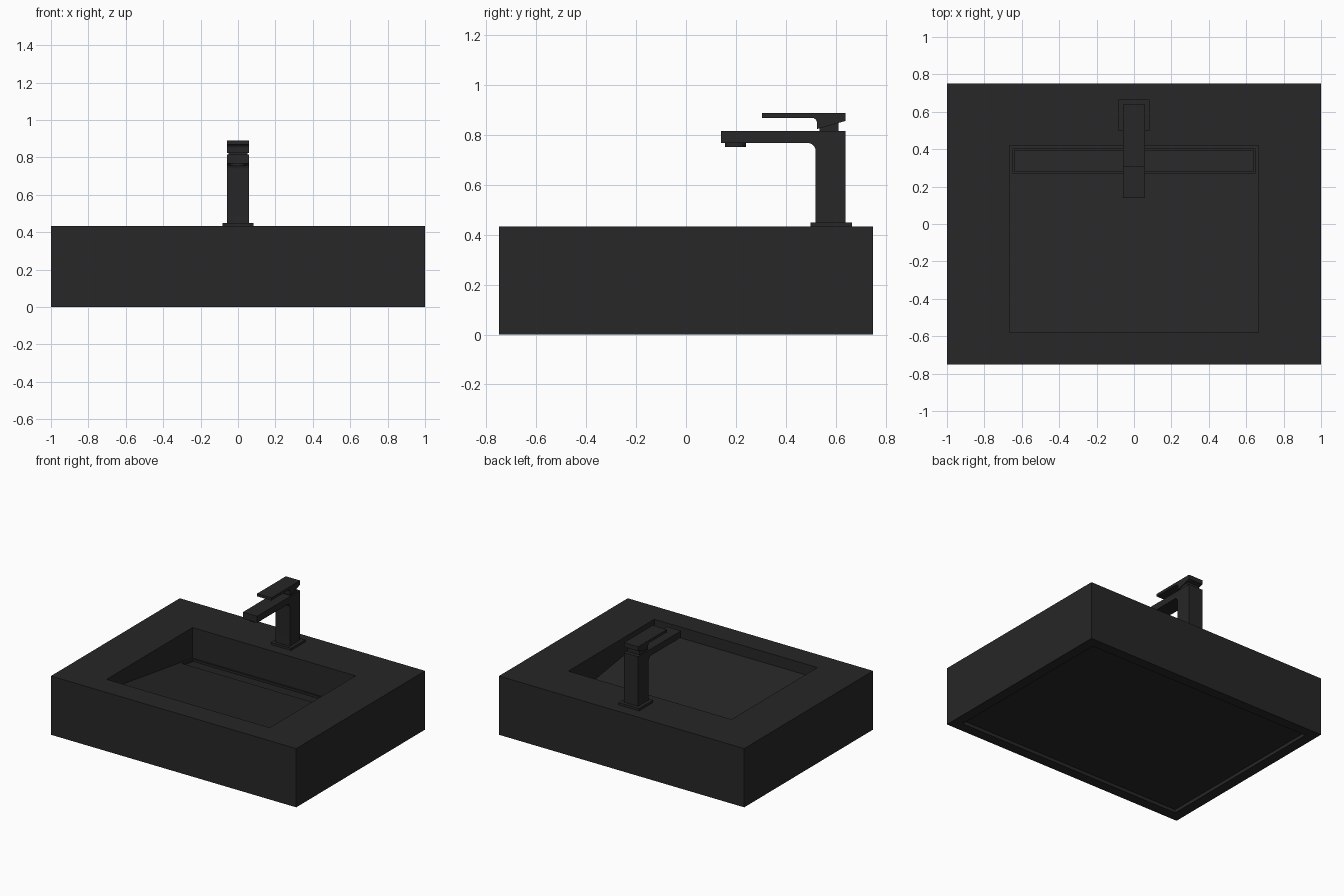
import bpy, bmesh, math

if "Cube" in bpy.data.objects:
    bpy.data.objects.remove(bpy.data.objects["Cube"])

black = bpy.data.materials.new("matte_black")
black.diffuse_color = (0.02, 0.02, 0.02, 1)
black.use_nodes = True
black.node_tree.nodes["Principled BSDF"].inputs["Base Color"].default_value = black.diffuse_color


def finish(name, bm):
    bmesh.ops.recalc_face_normals(bm, faces=bm.faces)
    me = bpy.data.meshes.new(name)
    bm.to_mesh(me)
    bm.free()
    me.materials.append(black)
    ob = bpy.data.objects.new(name, me)
    bpy.context.collection.objects.link(ob)
    return ob


def prism(name, profile, half):
    """Side profile of (y, z) points extruded across x, from -half to half."""
    bm = bmesh.new()
    face = bm.faces.new([bm.verts.new((-half, y, z)) for y, z in profile])
    out = bmesh.ops.extrude_face_region(bm, geom=[face])["geom"]
    for v in out:
        if isinstance(v, bmesh.types.BMVert):
            v.co.x = half
    return finish(name, bm)


def box(name, half, y0, y1, z0, z1):
    return prism(name, [(y0, z0), (y1, z0), (y1, z1), (y0, z1)], half)


def cylinder(name, y, z0, z1, r):
    bm = bmesh.new()
    bmesh.ops.create_cone(bm, cap_ends=True, segments=32, radius1=r, radius2=r, depth=z1 - z0)
    bmesh.ops.translate(bm, vec=(0, y, (z0 + z1) / 2), verts=bm.verts)
    return finish(name, bm)


def arc(cy, cz, r, a0, a1, n=8):
    angles = [math.radians(a0 + (a1 - a0) * i / n) for i in range(n + 1)]
    return [(cy + r * math.cos(a), cz + r * math.sin(a)) for a in angles]


def cut(target, cutter):
    mod = target.modifiers.new(cutter.name, 'BOOLEAN')
    mod.operation, mod.solver, mod.object = 'DIFFERENCE', 'EXACT', cutter
    cutter.hide_render = True
    cutter.hide_set(True)


TOP = 0.433


def floor_z(y):
    # sloped bowl floor, shallow at the front and deep at the back
    return TOP - 0.08 - 0.145 * (y + 0.58)


def sloped(y0, y1, low, high):
    return [(y0, floor_z(y0) + low), (y1, floor_z(y1) + low),
            (y1, floor_z(y1) + high), (y0, floor_z(y0) + high)]


# Basin block with ramped bowl, drain slot and shallow underside recess
basin = box("basin", 1.0, -0.75, 0.75, 0, TOP)
cut(basin, prism("bowl_cutter", [(-0.58, floor_z(-0.58)), (0.42, floor_z(0.42)),
                                 (0.42, 0.6), (-0.58, 0.6)], 0.665))
cut(basin, prism("slot_cutter", sloped(0.272, 0.402, -0.06, 0.02), 0.65))
cut(basin, box("underside_cutter", 0.925, -0.675, 0.675, -0.1, 0.025))

# Drain cover panel sitting just below the bowl floor
prism("drain_cover", sloped(0.28, 0.394, -0.035, -0.012), 0.642)

# Tap: base plate, body with filleted spout, aerator
box("tap_base_plate", 0.083, 0.5, 0.665, TOP - 0.005, 0.45)
body = prism("tap_body_and_spout",
             [(0.52, 0.445), (0.64, 0.445), (0.64, 0.816), (0.14, 0.816), (0.14, 0.768)]
             + arc(0.488, 0.736, 0.032, 90, 0), 0.058)
aerator = cylinder("aerator", 0.198, 0.753, 0.772, 0.042)

# Handle: neck and lever with angled underside
box("handle_neck", 0.05, 0.535, 0.612, 0.81, 0.85)
lever = prism("handle_lever",
              [(0.525, 0.824), (0.64, 0.857), (0.64, 0.889), (0.305, 0.889), (0.305, 0.869)]
              + arc(0.505, 0.849, 0.02, 90, 0), 0.058)

# Smooth the rounded parts, keeping hard edges
bpy.ops.object.select_all(action='DESELECT')
for ob in (body, aerator, lever):
    ob.select_set(True)
bpy.context.view_layer.objects.active = body
bpy.ops.object.shade_smooth_by_angle(angle=math.radians(30))
